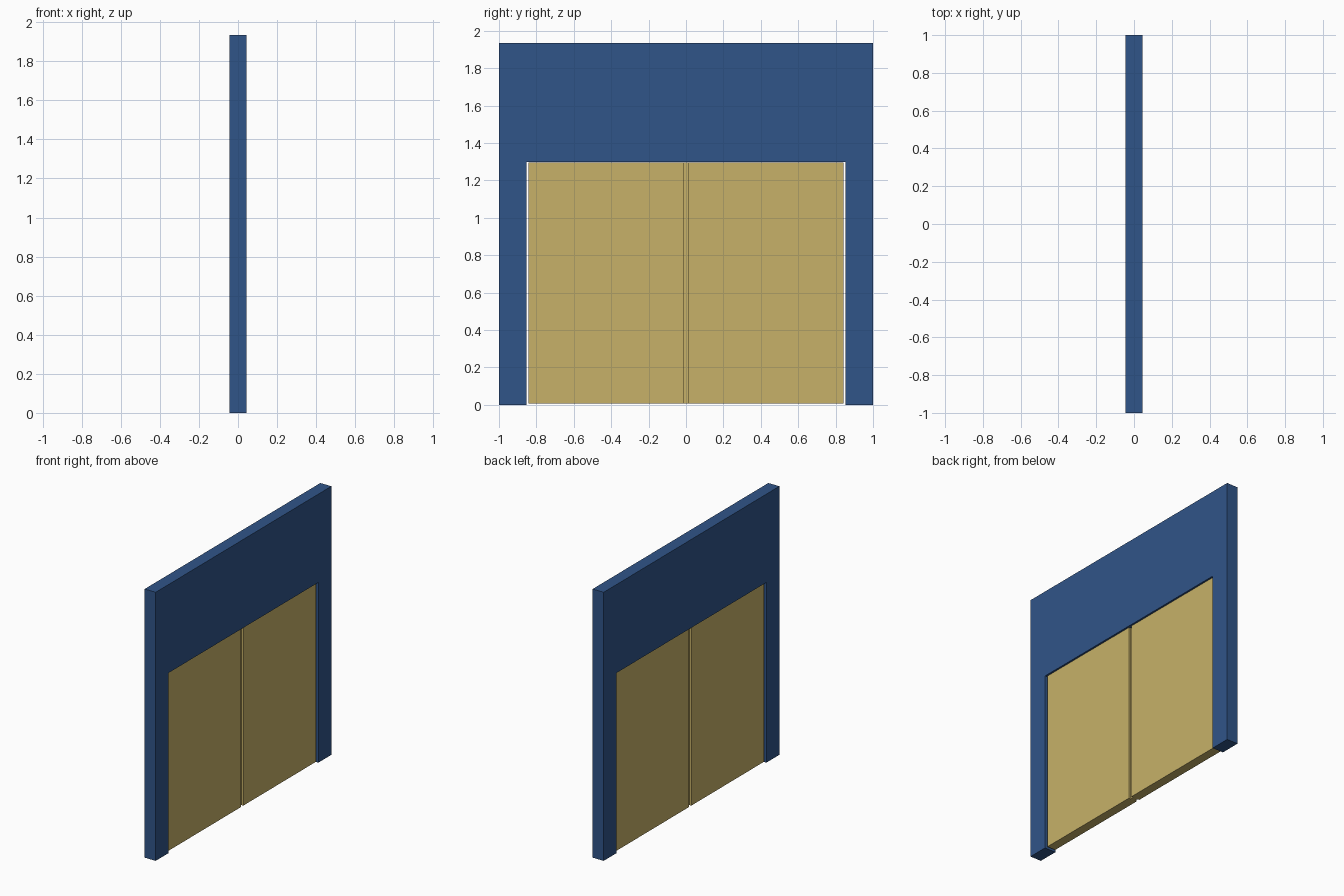
import bpy, bmesh

if "Cube" in bpy.data.objects:
    bpy.data.objects.remove(bpy.data.objects["Cube"])


def material(name, color):
    m = bpy.data.materials.new(name)
    m.diffuse_color = color
    m.use_nodes = True
    m.node_tree.nodes["Principled BSDF"].inputs["Base Color"].default_value = m.diffuse_color
    return m


def prism(name, pts, axis, lo, hi, mat):
    """Extrude a closed 2D profile along x ('x': pts are y,z) or z ('z': pts are x,y)."""
    bm = bmesh.new()
    co = [(lo, a, b) if axis == 'x' else (a, b, lo) for a, b in pts]
    face = bm.faces.new([bm.verts.new(c) for c in co])
    ext = bmesh.ops.extrude_face_region(bm, geom=[face])
    d = hi - lo
    verts = [g for g in ext['geom'] if isinstance(g, bmesh.types.BMVert)]
    bmesh.ops.translate(bm, verts=verts, vec=(d, 0, 0) if axis == 'x' else (0, 0, d))
    bmesh.ops.recalc_face_normals(bm, faces=bm.faces)
    me = bpy.data.meshes.new(name)
    bm.to_mesh(me)
    bm.free()
    me.materials.append(mat)
    ob = bpy.data.objects.new(name, me)
    bpy.context.collection.objects.link(ob)
    return ob


blue = material("frame_blue", (0.03, 0.09, 0.25, 1))
tan = material("door_tan", (0.57, 0.44, 0.14, 1))

# Surround: two jambs and a deep header in one profile
W, H, OW, OH, T = 1.0, 1.935, 0.852, 1.298, 0.044
prism("door_surround", [(-W, 0), (-OW, 0), (-OW, OH), (OW, OH),
                        (OW, 0), (W, 0), (W, H), (-W, H)], 'x', -T, T, blue)

# Door leaves, slightly recessed, with a small gap at the jambs
D, OUT, INN = 0.033, 0.841, 0.013
for side, name in ((-1, "left_door"), (1, "right_door")):
    a, b = side * OUT, side * INN
    prism(name, [(-D, a), (D, a), (D, b), (-D, b)], 'z', 0.008, 1.296, tan)

# Thin recessed meeting strip closing the centre groove
S = 0.018
prism("meeting_strip", [(-S, -INN), (S, -INN), (S, INN), (-S, INN)],
      'z', 0.008, 1.296, tan)
